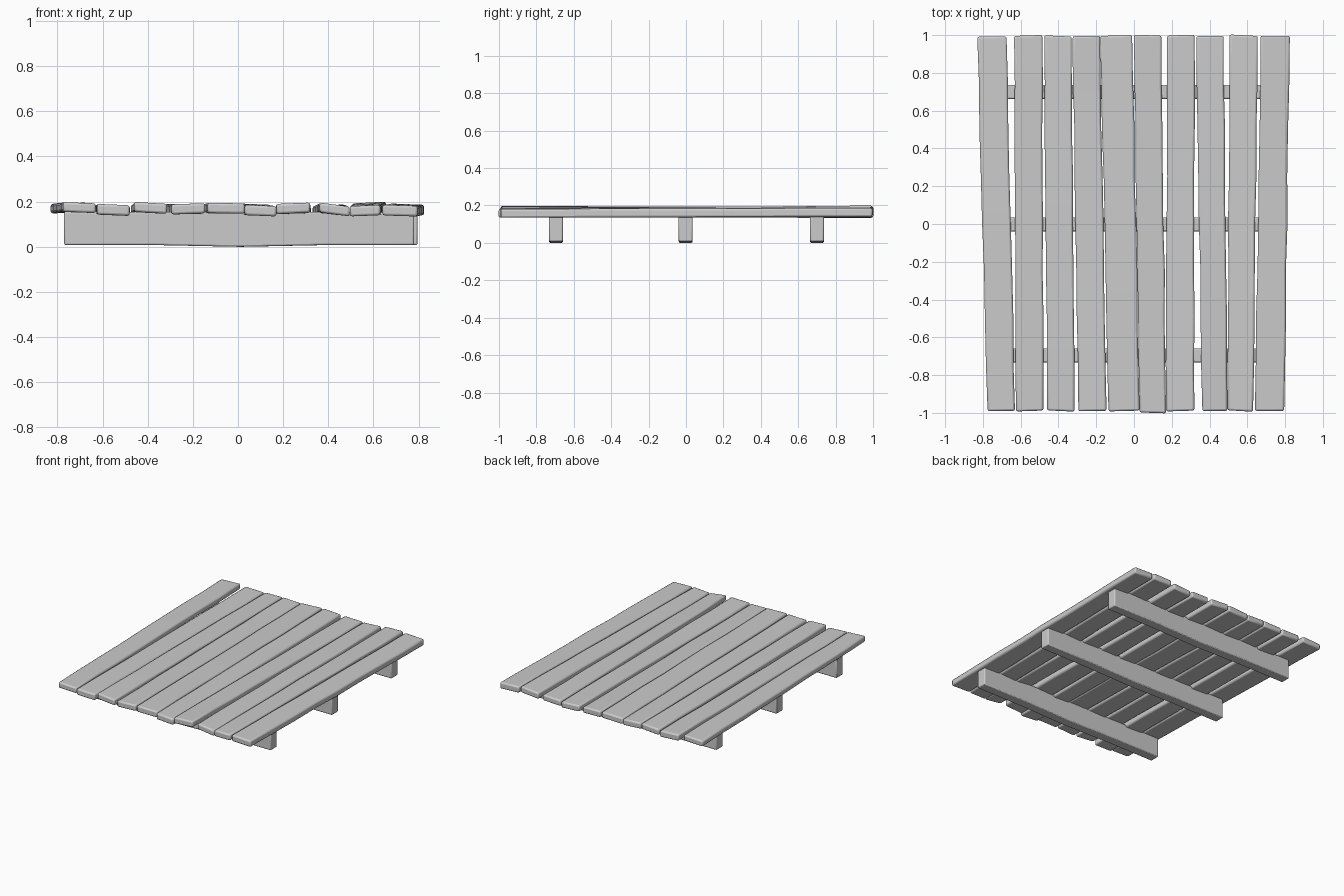
import bpy, bmesh, random, math

if "Cube" in bpy.data.objects:
    bpy.data.objects.remove(bpy.data.objects["Cube"])

random.seed(4)


def finish(name, bm, bevel):
    bmesh.ops.recalc_face_normals(bm, faces=bm.faces)
    mesh = bpy.data.meshes.new(name)
    bm.to_mesh(mesh)
    bm.free()
    ob = bpy.data.objects.new(name, mesh)
    bpy.context.collection.objects.link(ob)
    mod = ob.modifiers.new("worn_edges", 'BEVEL')
    mod.width = bevel
    mod.segments = 2
    mod.limit_method = 'ANGLE'
    mod.angle_limit = math.radians(40)
    bpy.ops.object.select_all(action='DESELECT')
    ob.select_set(True)
    bpy.context.view_layer.objects.active = ob
    bpy.ops.object.shade_smooth_by_angle(angle=math.radians(40))


def loft(name, rings, bevel):
    """Join four-cornered rings into a closed board."""
    bm = bmesh.new()
    loops = [[bm.verts.new(p) for p in ring] for ring in rings]
    for a, b in zip(loops, loops[1:]):
        for i in range(4):
            j = (i + 1) % 4
            bm.faces.new((a[i], a[j], b[j], b[i]))
    bm.faces.new(loops[0])
    bm.faces.new(loops[-1])
    finish(name, bm, bevel)


# Planks: (left x, right x, left top z, right top z) at the front, then at the back
planks = [
    ((-0.775, -0.63, 0.198, 0.192), (-0.83, -0.675, 0.190, 0.196)),
    ((-0.625, -0.48, 0.190, 0.184), (-0.635, -0.485, 0.186, 0.180)),
    ((-0.46, -0.315, 0.199, 0.190), (-0.475, -0.33, 0.184, 0.190)),
    ((-0.295, -0.145, 0.188, 0.193), (-0.325, -0.18, 0.190, 0.182)),
    ((-0.135, 0.03, 0.195, 0.192), (-0.18, -0.01, 0.186, 0.192)),
    ((0.03, 0.17, 0.186, 0.180), (0.0, 0.145, 0.192, 0.186)),
    ((0.17, 0.32, 0.190, 0.196), (0.175, 0.32, 0.184, 0.179)),
    ((0.362, 0.495, 0.196, 0.178), (0.33, 0.475, 0.180, 0.188)),
    ((0.495, 0.63, 0.180, 0.185), (0.505, 0.655, 0.192, 0.200)),
    ((0.64, 0.795, 0.186, 0.181), (0.67, 0.825, 0.192, 0.186)),
]
STEPS = 8
for n, (front, back) in enumerate(planks, 1):
    y0 = -0.99 - (0.01 if n == 6 else 0)
    y1 = 0.995 + random.uniform(-0.005, 0.005)
    thick = random.uniform(0.042, 0.048)
    skew = random.uniform(-0.004, 0.004)
    rings = []
    for s in range(STEPS + 1):
        t = s / STEPS
        xl, xr, zl, zr = [a + (b - a) * t for a, b in zip(front, back)]
        if 0 < s < STEPS:
            xl += random.uniform(-0.003, 0.003)
            xr += random.uniform(-0.003, 0.003)
        y = y0 + (y1 - y0) * t
        rings.append([(xl, y + skew, zl - thick), (xr, y - skew, zr - thick),
                      (xr, y - skew, zr), (xl, y + skew, zl)])
    loft(f"plank_{n}", rings, 0.010)

# Joists: y centre, left end, right end
joists = [(-0.695, -0.77, 0.78), (-0.002, -0.765, 0.795), (0.70, -0.765, 0.79)]
for n, (y, x0, x1) in enumerate(joists, 1):
    rings = []
    for s in range(5):
        x = x0 + (x1 - x0) * s / 4
        low = 0.0 if s == 2 else 0.008
        rings.append([(x, y - 0.037, low), (x, y + 0.037, low),
                      (x, y + 0.037, 0.155), (x, y - 0.037, 0.155)])
    loft(f"joist_{n}", rings, 0.007)
